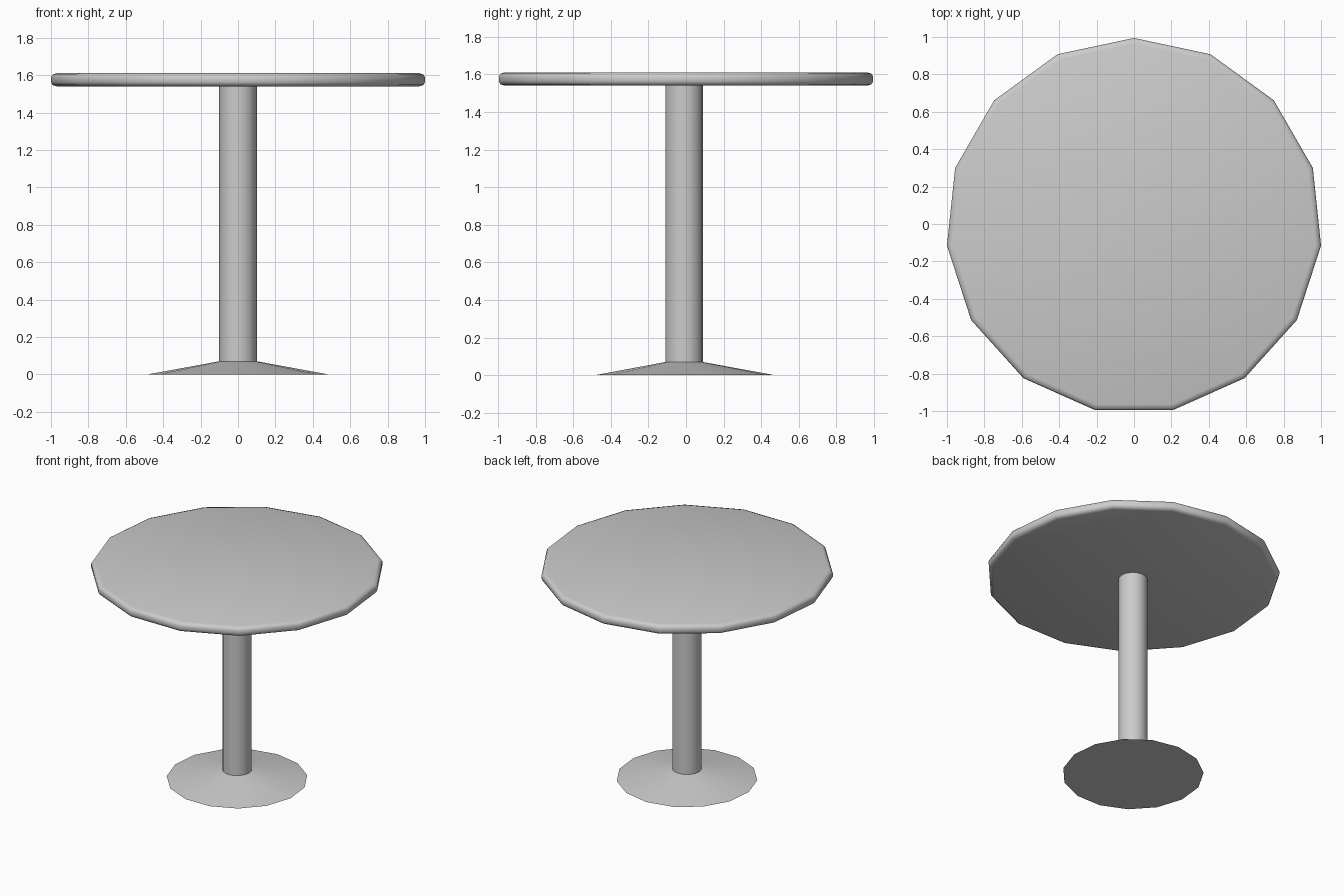
import bpy
import bmesh
from math import sin, cos, pi

if "Cube" in bpy.data.objects:
    bpy.data.objects.remove(bpy.data.objects["Cube"])

SIDES = 15
CENTRE_Y = -0.011   # a corner points to +y, so the axis sits slightly forward


def lathe(name, profile):
    """Revolve (radius, z) points, bottom to top, into a closed 15-sided solid."""
    bm = bmesh.new()
    rings = []
    for r, z in profile:
        rings.append([bm.verts.new((r * sin(2 * pi * i / SIDES),
                                    r * cos(2 * pi * i / SIDES) + CENTRE_Y, z))
                      for i in range(SIDES)])
    for low, high in zip(rings, rings[1:]):
        for i in range(SIDES):
            j = (i + 1) % SIDES
            bm.faces.new((low[i], low[j], high[j], high[i]))
    bm.faces.new(rings[0])
    bm.faces.new(rings[-1])
    bmesh.ops.recalc_face_normals(bm, faces=bm.faces)
    mesh = bpy.data.meshes.new(name)
    bm.to_mesh(mesh)
    bm.free()
    obj = bpy.data.objects.new(name, mesh)
    bpy.context.collection.objects.link(obj)
    bpy.ops.object.select_all(action='DESELECT')
    obj.select_set(True)
    bpy.context.view_layer.objects.active = obj
    bpy.ops.object.shade_smooth_by_angle(angle=0.9)
    return obj


# Sloping foot that runs up into the column
lathe("pedestal", [(0.485, 0.0), (0.101, 0.07), (0.101, 1.54)])

# Round top with a soft rolled edge
lathe("tabletop", [(0.975, 1.54), (0.997, 1.547), (1.0055, 1.562),
                   (1.0055, 1.588), (0.997, 1.603), (0.975, 1.61)])
